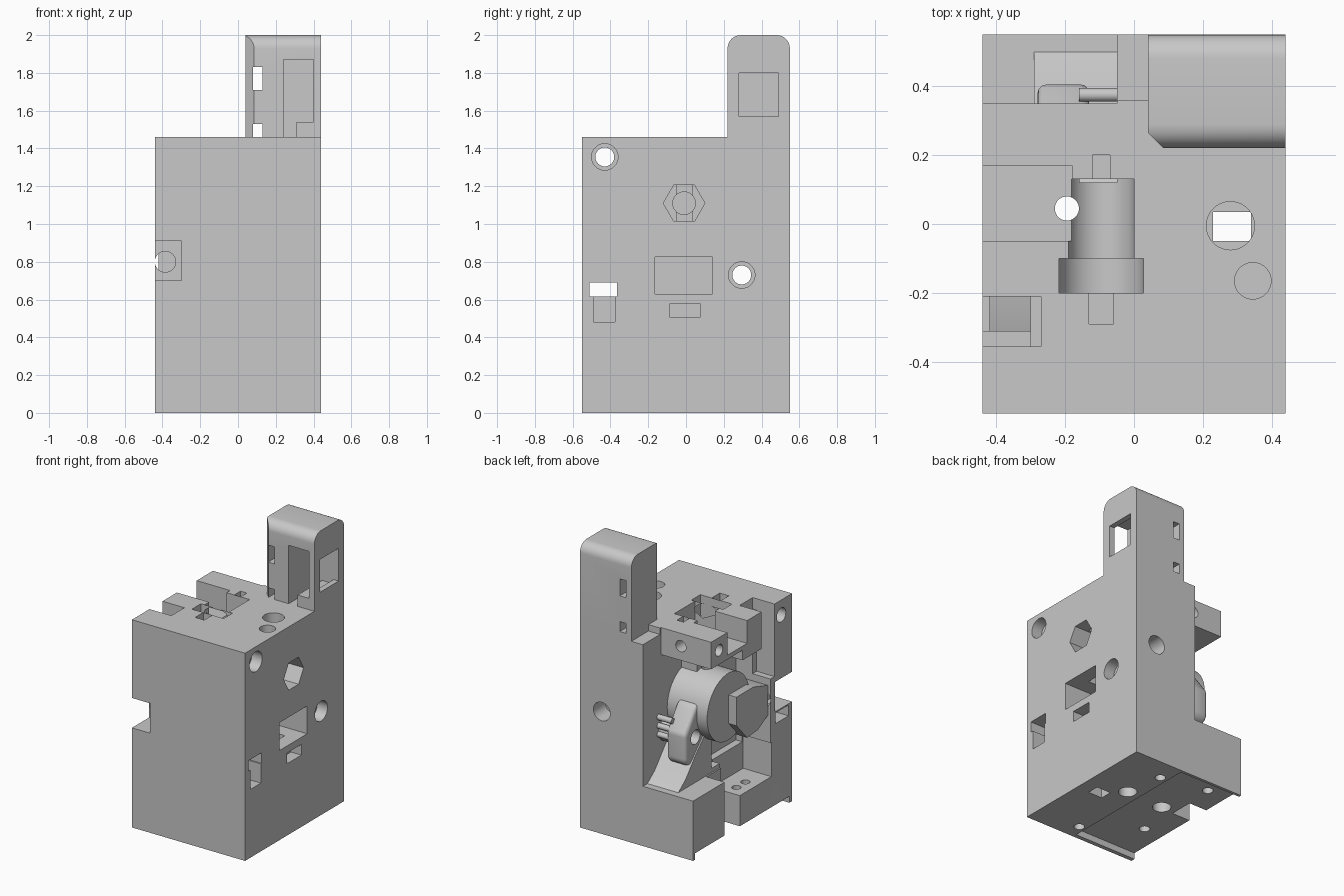
import bpy, bmesh, math
from mathutils import Matrix

cube = bpy.data.objects.get("Cube")
if cube:
    bpy.data.objects.remove(cube, do_unlink=True)

grey = bpy.data.materials.new("plain_grey")
grey.use_nodes = True
grey.diffuse_color = (0.58, 0.58, 0.58, 1)
grey.node_tree.nodes["Principled BSDF"].inputs["Base Color"].default_value = (0.58, 0.58, 0.58, 1)


def finish(name, bm):
    bmesh.ops.recalc_face_normals(bm, faces=bm.faces)
    me = bpy.data.meshes.new(name)
    bm.to_mesh(me)
    bm.free()
    me.materials.append(grey)
    ob = bpy.data.objects.new(name, me)
    bpy.context.collection.objects.link(ob)
    return ob


def box(name, x, y, z):
    bm = bmesh.new()
    bmesh.ops.create_cube(bm, size=1)
    for v in bm.verts:
        v.co = [r[0] if c < 0 else r[1] for c, r in zip(v.co, (x, y, z))]
    return finish(name, bm)


def rod(name, axis, centre, r, lo, hi, sides=40):
    """Cylinder along an axis; centre holds the two other coordinates in order."""
    bm = bmesh.new()
    bmesh.ops.create_cone(bm, cap_ends=True, segments=sides, radius1=r, radius2=r, depth=hi - lo)
    turn = {"x": Matrix.Rotation(math.pi / 2, 4, "Y"),
            "y": Matrix.Rotation(math.pi / 2, 4, "X"), "z": Matrix()}[axis]
    place = list(centre)
    place.insert("xyz".index(axis), (lo + hi) / 2)
    bm.transform(Matrix.Translation(place) @ turn)
    return finish(name, bm)


def prism(name, axis, points, lo, hi):
    """Profile extruded along an axis."""
    bm = bmesh.new()
    rings = []
    for d in (lo, hi):
        ring = []
        for p in points:
            co = list(p)
            co.insert("xyz".index(axis), d)
            ring.append(bm.verts.new(co))
        rings.append(ring)
        bm.faces.new(ring)
    n = len(points)
    for i in range(n):
        j = (i + 1) % n
        bm.faces.new((rings[0][i], rings[0][j], rings[1][j], rings[1][i]))
    return finish(name, bm)


def combine(target, tool, operation="DIFFERENCE"):
    mod = target.modifiers.new("shape", "BOOLEAN")
    mod.operation, mod.solver, mod.object = operation, "EXACT", tool
    bpy.context.view_layer.objects.active = target
    bpy.ops.object.modifier_apply(modifier=mod.name)
    bpy.data.objects.remove(tool, do_unlink=True)


def cut_box(target, *bounds):
    combine(target, box("cutter", *bounds))


def cut_rod(target, *args):
    combine(target, rod("cutter", *args))


def arc(cy, cz, r, start, end, steps=8):
    return [(cy + r * math.cos(math.radians(start + (end - start) * i / steps)),
             cz + r * math.sin(math.radians(start + (end - start) * i / steps)))
            for i in range(steps + 1)]


# Main housing
body = box("housing", (-.44, .44), (-.55, .55), (0, 1.46))

# Open rear corner: sloping floor inside, flat ledge outside, and the side chamber
slope = [(.6, .42), (.5, .42), (.42, .48), (.3, .62), (.12, .8), (.12, 1.27),
         (.35, 1.27), (.35, 1.5), (.6, 1.5)]
combine(body, prism("cutter", "x", slope, -.5, -.05))
cut_box(body, (-.5, -.29), (0, .6), (.42, 1.27))
cut_box(body, (-.5, -.17), (-.31, .13), (.45, 1.2))
cut_box(body, (-.05, .04), (.36, .6), (1.415, 1.5))

# Side pockets in the top, and the slot open to the front
cut_box(body, (-.5, -.18), (-.05, .17), (1.3, 1.5))
cut_box(body, (-.5, -.3), (-.355, -.21), (.95, 1.5))
cut_box(body, (-.31, -.27), (-.355, -.21), (1.38, 1.5))
cut_box(body, (-.5, -.3), (-.6, -.36), (.7, .91))
cut_rod(body, "y", (-.385, .8), .055, -.4, -.28)

# Notch and shelf on the open side
cut_box(body, (-.5, -.3), (.03, .2), (-.1, .6))
cut_box(body, (-.5, -.22), (-.32, .04), (.26, .5))
for y in (-.06, -.16):
    cut_rod(body, "z", (-.35, y), .03, .15, .4)
cut_rod(body, "x", (-.36, .14), .05, -.5, -.3)

# Stepped round pocket sunk in the top
for r, lo, hi in ((.095, -.1, .13), (.123, -.2, -.1), (.035, -.29, -.2), (.025, .13, .2)):
    cut_rod(body, "y", (-.095, 1.34), r, lo, hi)
    cut_box(body, (-.095 - r, -.095 + r), (lo, hi), (1.34, 1.5))

# Holes and windows in the right face
for y, z in ((-.43, 1.355), (.295, .73), (-.36, .14)):
    cut_rod(body, "x", (y, z), .05, -.6, .6)
    cut_rod(body, "x", (y, z), .07, .36, .5)
hexagon = [(-.01 + .11 * math.cos(k * math.pi / 3), 1.11 + .11 * math.sin(k * math.pi / 3)) for k in range(6)]
combine(body, prism("cutter", "x", hexagon, .3, .5))
cut_rod(body, "x", (-.01, 1.11), .06, .1, .4)
cut_box(body, (.15, .5), (-.165, .14), (.63, .825))
cut_box(body, (.36, .5), (-.085, .075), (.505, .58))
cut_box(body, (-.6, .6), (-.51, -.365), (.615, .69))
cut_box(body, (.34, .5), (-.49, -.375), (.48, .62))

# Holes in the top, back and underside
cut_rod(body, "z", (.28, -.005), .07, 1.3, 1.5)
cut_box(body, (.23, .34), (-.05, .035), (-.1, 1.4))
cut_rod(body, "z", (.345, -.165), .053, 1.35, 1.5)
cut_rod(body, "y", (.27, .86), .065, .42, .6)
cut_box(body, (-.5, .05), (-.52, .53), (-.1, .045))
for x, y in ((.106, .39), (.1, -.43), (-.29, -.24), (-.285, .4)):
    cut_rod(body, "z", (x, y), .035, -.1, .15)
for x, y in ((.15, .115), (-.195, .045)):
    cut_rod(body, "z", (x, y), .06, -.1, .18)

# Cross bar holes
cut_rod(body, "x", (.26, 1.37), .04, -.5, -.3)
cut_rod(body, "y", (-.205, 1.37), .04, .25, .5)

# Drum inside the chamber, with a solid arm reaching forward
drum = rod("drum", "x", (.045, .87), .235, -.36, -.03, 56)
arm = [(-.31, .9), (-.31, .69), (-.2, .63), (-.08, .62), (.04, .75), (.04, .95), (-.15, .95)]
combine(drum, prism("drum_arm", "x", arm, -.42, -.1), "UNION")

# Lug with rounded ends, set behind the drum
outline = (arc(.345, .61, .06, 270, 360) + arc(.345, .76, .06, 0, 30)
           + arc(.25, .89, .06, 30, 180) + arc(.255, .66, .06, 180, 240))
lug = prism("lug", "x", outline, -.28, -.13)
bevel = lug.modifiers.new("soft_rim", "BEVEL")
bevel.width, bevel.segments, bevel.limit_method = .025, 3, "ANGLE"
bevel.angle_limit = math.radians(60)
bpy.context.view_layer.objects.active = lug
bpy.ops.object.modifier_apply(modifier=bevel.name)
stem = rod("lug_stem", "x", (.295, .73), .08, -.14, -.04)
for part in (lug, stem, drum):
    cut_rod(part, "x", (.295, .73), .05, -.5, 0)
pins = [rod("pin", "x", (.375, .72 + k * .06), .02, -.16, -.04, 16) for k in range(3)]

# Filament channel running straight down
for part in (body, drum):
    cut_rod(part, "z", (-.195, .045), .035, -.1, 1.6)

# Tower with rounded top edges
side = [(.22, 1.46), (.55, 1.46)] + arc(.48, 1.93, .07, 0, 90) + arc(.29, 1.93, .07, 90, 180)
tower = prism("tower", "x", side, .04, .44)
combine(tower, prism("cutter", "z", [(.03, .21), (.085, .21), (.085, .22), (.04, .265), (.03, .265)], 1.4, 2.1))
for lo, hi in ((1.71, 1.83), (1.4, 1.53)):
    cut_box(tower, (.08, .13), (.1, .6), (lo, hi))
cut_box(tower, (.24, .5), (.28, .49), (1.57, 1.8))
cut_box(tower, (.24, .4), (.1, .49), (1.54, 1.87))
cut_box(tower, (.24, .31), (.1, .49), (1.4, 1.6))

# Smooth the round surfaces, keeping hard edges
bpy.ops.object.select_all(action="DESELECT")
for part in [body, drum, lug, stem, tower] + pins:
    part.select_set(True)
bpy.context.view_layer.objects.active = body
bpy.ops.object.shade_smooth_by_angle(angle=math.radians(30))
